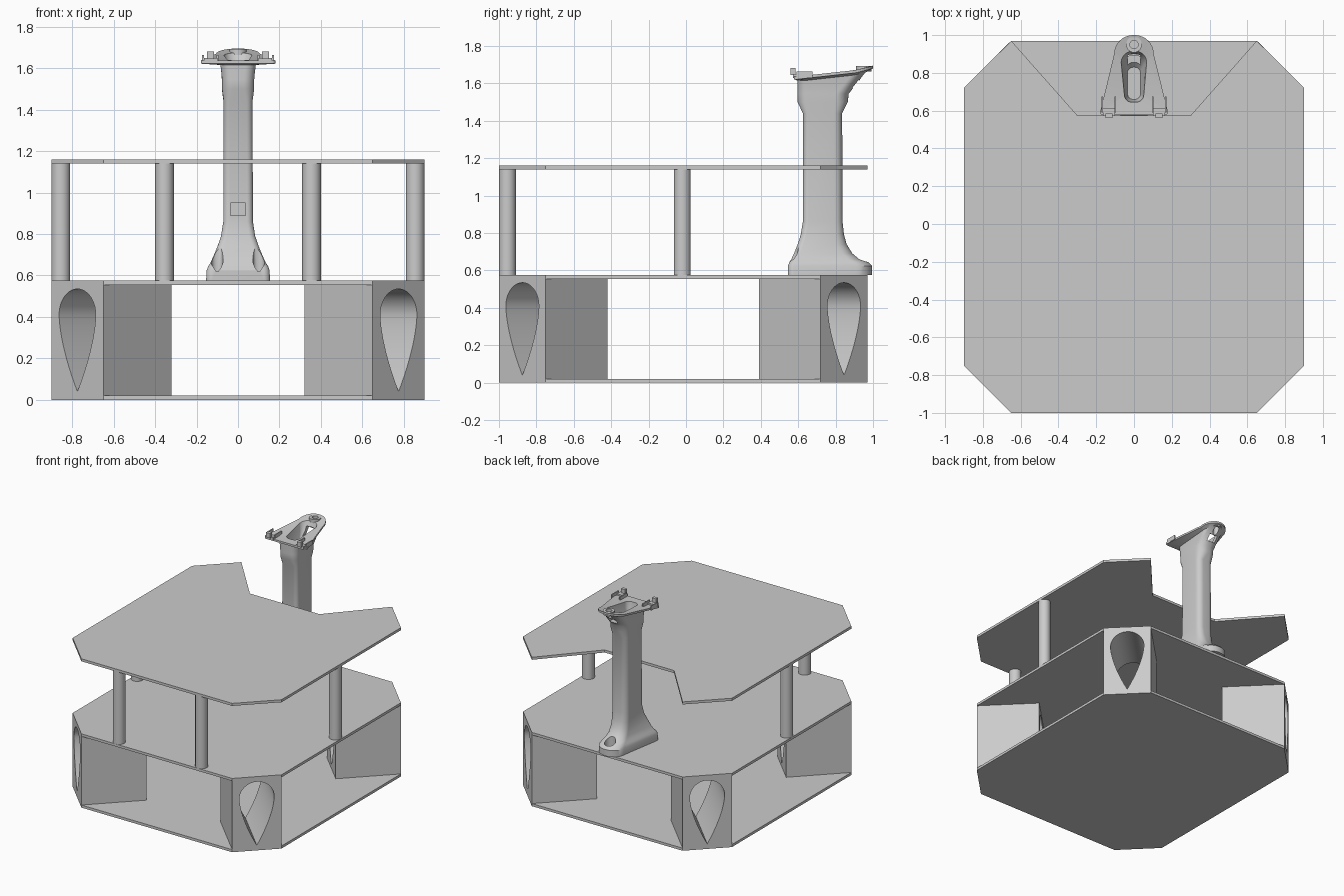
import bpy, bmesh, math
from mathutils import Vector

cube = bpy.data.objects.get("Cube")
if cube:
    bpy.data.objects.remove(cube, do_unlink=True)

grey = bpy.data.materials.new("plain grey")
grey.use_nodes = True
grey.diffuse_color = (0.6, 0.6, 0.6, 1)
grey.node_tree.nodes["Principled BSDF"].inputs["Base Color"].default_value = (0.6, 0.6, 0.6, 1)


def loft(name, rings):
    """Closed skin through rings that share a point count."""
    bm = bmesh.new()
    loops = [[bm.verts.new(p) for p in ring] for ring in rings]
    n = len(loops[0])
    for a, b in zip(loops, loops[1:]):
        for i in range(n):
            bm.faces.new((a[i], a[(i + 1) % n], b[(i + 1) % n], b[i]))
    bm.faces.new(loops[0][::-1])
    bm.faces.new(loops[-1])
    bmesh.ops.recalc_face_normals(bm, faces=bm.faces)
    mesh = bpy.data.meshes.new(name)
    bm.to_mesh(mesh)
    bm.free()
    mesh.materials.append(grey)
    obj = bpy.data.objects.new(name, mesh)
    bpy.context.collection.objects.link(obj)
    return obj


def prism(name, outline, z0, z1):
    return loft(name, [[(x, y, z) for x, y in outline] for z in (z0, z1)])


def box(name, x0, x1, y0, y1, z0, z1):
    return prism(name, [(x0, y0), (x1, y0), (x1, y1), (x0, y1)], z0, z1)


def rod(name, x, y, r, z0, z1, n=32):
    ring = [(x + r * math.cos(i * math.tau / n), y + r * math.sin(i * math.tau / n)) for i in range(n)]
    return prism(name, ring, z0, z1)


def activate(obj):
    bpy.ops.object.select_all(action="DESELECT")
    obj.select_set(True)
    bpy.context.view_layer.objects.active = obj


def cut(obj, cutter):
    cutter.hide_render = True
    mod = obj.modifiers.new("cut", "BOOLEAN")
    mod.operation = "DIFFERENCE"
    mod.solver = "EXACT"
    mod.object = cutter
    activate(obj)
    bpy.ops.object.modifier_apply(modifier=mod.name)
    bpy.data.objects.remove(cutter, do_unlink=True)


def smooth(obj, degrees=32):
    activate(obj)
    bpy.ops.object.shade_smooth_by_angle(angle=math.radians(degrees))


# Three deck plates, the top one notched around the mast
right_half = [(0.65, -1.0), (0.9, -0.75), (0.9, 0.72), (0.65, 0.97)]
notch = [(0.3, 0.575)]


def mirrored(half):
    return half + [(-x, y) for x, y in reversed(half)]


prism("bottom_plate", mirrored(right_half), 0, 0.02)
prism("middle_plate", mirrored(right_half), 0.555, 0.575)
prism("top_plate", mirrored(right_half + notch), 1.14, 1.16)

# Corner blocks with a teardrop tunnel along the diagonal
teardrop = [(0.125 * math.cos(a), 0.41 + 0.125 * math.sin(a))
            for a in (math.pi * i / 20 for i in range(21))]
taper = [(0.125 * (1 - (i / 14) ** 1.6), 0.41 - 0.37 * i / 14) for i in range(1, 15)]
teardrop += [(-w, z) for w, z in taper] + [(w, z) for w, z in reversed(taper[:-1])]
depth = 0.467
for sx, side in ((1, "left"), (-1, "right")):
    for sy, end, cy in ((-1, "front", -0.875), (1, "rear", 0.845)):
        centre = Vector((sx * 0.775, cy, 0))
        inward = Vector((-sx, -sy, 0)).normalized()
        across = Vector((-inward.y, inward.x, 0))

        def place(w, d, z):
            return centre + across * w + inward * d + Vector((0, 0, z))

        half = 0.25 / math.sqrt(2)
        block = loft(f"{end}_{side}_block", [[place(w, d, z) for w, z in
                     ((-half, 0.02), (half, 0.02), (half, 0.555), (-half, 0.555))] for d in (0, depth)])
        cut(block, loft("tunnel_cutter", [[place(w, d, z) for w, z in teardrop]
                                          for d in (-0.1, depth + 0.1)]))
        smooth(block)

# Posts between the middle and top plates
for s, side in ((1, "left"), (-1, "right")):
    smooth(rod(f"front_{side}_post", s * 0.355, -0.955, 0.045, 0.575, 1.14))
    smooth(rod(f"side_{side}_post", s * 0.855, -0.02, 0.045, 0.575, 1.14))


# Mast sections: height, front and back half widths, front and back y, corner radii, dish
def section(z, wf, wb, y0, y1, rf, rb, dish=0.0):
    ring = []
    corners = ((wf - rf, y0 + rf, rf, -90), (wb - rb, y1 - rb, rb, 0),
               (rb - wb, y1 - rb, rb, 90), (rf - wf, y0 + rf, rf, 180))
    for cx, cy, r, start in corners:
        for i in range(9):
            a = math.radians(start + 90 * i / 8)
            x, y = cx + (r - 0.001 * (8 - i) / 8) * math.cos(a) , cy + r * math.sin(a)
            if abs(x) < 0.0005:
                x = math.copysign(0.0005, cx if cx else math.cos(math.radians(start + 45)))
            ring.append((x, y, z + dish * (y - 0.58) ** 2))
    return ring


mast = loft("mast", [
    section(0.575, 0.155, 0.10, 0.545, 0.995, 0.03, 0.095),
    section(0.625, 0.152, 0.10, 0.545, 0.995, 0.03, 0.095),
    section(0.645, 0.145, 0.092, 0.553, 0.975, 0.03, 0.088),
    section(0.66, 0.135, 0.085, 0.563, 0.935, 0.03, 0.08),
    section(0.69, 0.121, 0.078, 0.577, 0.89, 0.03, 0.07),
    section(0.74, 0.10, 0.074, 0.597, 0.859, 0.03, 0.06),
    section(0.79, 0.083, 0.071, 0.613, 0.845, 0.03, 0.05),
    section(0.86, 0.072, 0.07, 0.625, 0.837, 0.03, 0.045),
    section(1.44, 0.07, 0.07, 0.625, 0.835, 0.03, 0.045),
    section(1.50, 0.078, 0.078, 0.597, 0.865, 0.05, 0.07),
    section(1.545, 0.078, 0.078, 0.597, 0.87, 0.05, 0.07),
    section(1.585, 0.082, 0.078, 0.597, 0.91, 0.05, 0.07, 0.1),
    section(1.615, 0.086, 0.08, 0.597, 0.96, 0.05, 0.075, 0.3),
    section(1.622, 0.18, 0.105, 0.578, 1.0, 0.015, 0.1, 0.33),
    section(1.637, 0.18, 0.105, 0.578, 1.0, 0.015, 0.1, 0.33),
    section(1.637, 0.052, 0.068, 0.645, 0.915, 0.04, 0.06, 0.33),
    section(1.60, 0.048, 0.055, 0.65, 0.89, 0.035, 0.05, 0.1),
    section(1.55, 0.035, 0.035, 0.66, 0.83, 0.03, 0.03),
])

# Mast openings: cable window, screw wells, rear slot and ring hole in the head
cut(mast, box("window_cutter", -0.035, 0.035, 0.55, 0.68, 0.89, 0.95))
cut(mast, rod("rear_well_cutter", 0, 0.935, 0.04, 0.61, 0.8))
for s in (1, -1):
    cut(mast, rod("front_well_cutter", s * 0.1, 0.572, 0.028, 0.62, 0.8))
cut(mast, box("slot_cutter", -0.035, 0.035, 0.8, 0.925, 1.575, 1.635))
cut(mast, rod("ring_cutter", 0, 0.95, 0.022, 1.55, 1.8))
smooth(mast)

# Screw ring and mounting clips on the head
ring = rod("head_ring", 0, 0.95, 0.042, 1.665, 1.692)
cut(ring, rod("ring_bore_cutter", 0, 0.95, 0.022, 1.6, 1.75))
smooth(ring)
for s, side in ((1, "left"), (-1, "right")):
    def clip_box(name, x0, x1, *rest):
        box(f"{side}_{name}", min(s * x0, s * x1), max(s * x0, s * x1), *rest)
    clip_box("clip_base", 0.1, 0.165, 0.572, 0.615, 1.63, 1.65)
    clip_box("clip_hook", 0.115, 0.15, 0.56, 0.585, 1.645, 1.682)
    clip_box("inner_rib", 0.095, 0.103, 0.59, 0.675, 1.63, 1.665)
    clip_box("outer_rib", 0.165, 0.173, 0.59, 0.675, 1.63, 1.665)
